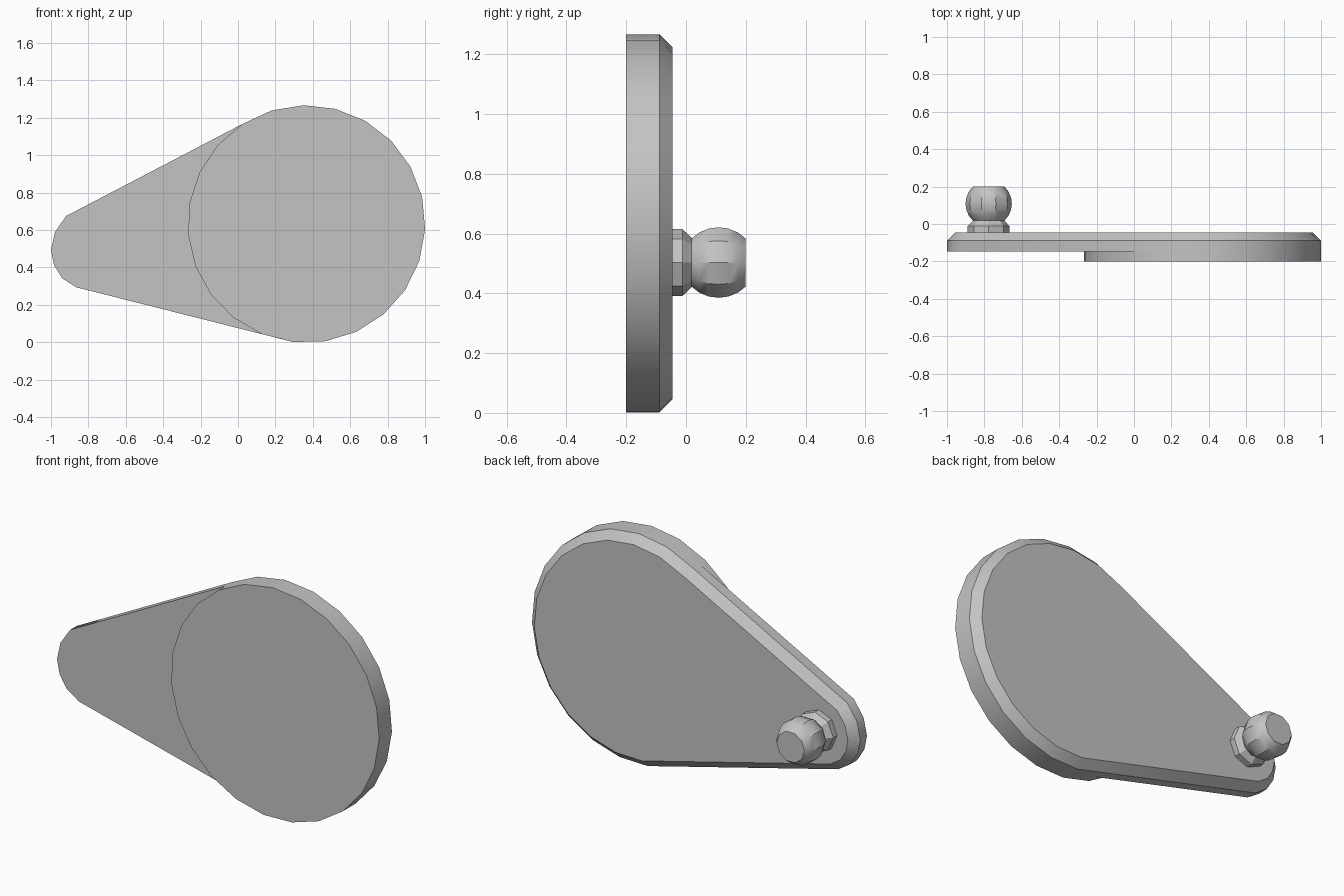
import bpy, bmesh, math
from mathutils import Matrix

if "Cube" in bpy.data.objects:
    bpy.data.objects.remove(bpy.data.objects["Cube"], do_unlink=True)

grey = bpy.data.materials.new("plain grey")
grey.use_nodes = True
colour = (0.55, 0.55, 0.55, 1)
grey.diffuse_color = colour
grey.node_tree.nodes["Principled BSDF"].inputs["Base Color"].default_value = colour


def finish(bm, name):
    bmesh.ops.recalc_face_normals(bm, faces=bm.faces)
    mesh = bpy.data.meshes.new(name)
    bm.to_mesh(mesh)
    bm.free()
    mesh.materials.append(grey)
    mesh.shade_smooth()
    mesh.set_sharp_from_angle(angle=math.radians(31))
    obj = bpy.data.objects.new(name, mesh)
    bpy.context.collection.objects.link(obj)
    return obj


def slab(name, outline, front, back, chamfer=0):
    """Extrude an (x, z) outline along y and chamfer its back rim."""
    bm = bmesh.new()
    base = bm.faces.new([bm.verts.new((x, front, z)) for x, z in outline])
    new = bmesh.ops.extrude_face_region(bm, geom=[base])["geom"]
    bmesh.ops.translate(bm, vec=(0, back - front, 0),
                        verts=[v for v in new if isinstance(v, bmesh.types.BMVert)])
    if not any(f.calc_center_median().y == front for f in bm.faces) and base not in bm.faces:
        bm.faces.new([v for v in bm.verts if v.co.y == front])
    bmesh.ops.recalc_face_normals(bm, faces=bm.faces)
    if chamfer:
        rim = [e for e in bm.edges if all(abs(v.co.y - back) < 1e-5 for v in e.verts)]
        bmesh.ops.bevel(bm, geom=rim, offset=chamfer, segments=1, affect='EDGES')
    return finish(bm, name)


def lathe(name, profile, sides, x, z):
    """Turn a (radius, y) profile around an axis along y."""
    bm = bmesh.new()
    rings = []
    for r, y in profile:
        angles = [math.tau * i / sides for i in range(sides)]
        rings.append([bm.verts.new((x + r * math.cos(a), y, z + r * math.sin(a)))
                      for a in angles])
    for a, b in zip(rings, rings[1:]):
        for i in range(sides):
            j = (i + 1) % sides
            bm.faces.new((a[i], a[j], b[j], b[i]))
    bm.faces.new(rings[0])
    bm.faces.new(rings[-1])
    return finish(bm, name)


SIDES = 23


def rim_point(k):
    a = math.radians(-2.5) + math.tau * k / SIDES
    return 0.366 + 0.635 * math.cos(a), 0.632 + 0.635 * math.sin(a)


# Teardrop arm: the large arc joined to a small rounded tip
tip = [(-0.92, 0.674), (-0.979, 0.588), (-1.0, 0.492),
       (-0.984, 0.412), (-0.94, 0.342), (-0.866, 0.294)]
slab("arm_plate", [rim_point(k) for k in range(-6, 9)] + tip, -0.147, -0.045, 0.044)

# Raised round face on the front
slab("front_disc", [rim_point(k) for k in range(SIDES)], -0.2, -0.147)

# Collar and ball stud on the back of the tip
STUD_X, STUD_Z = -0.777, 0.503
lathe("stud_collar", [(0.112, -0.06), (0.112, -0.012), (0.08, 0.022)], 8, STUD_X, STUD_Z)
ball = []
for i in range(7):
    a = math.radians(-47 + 94 * i / 6)
    ball.append((0.124 * math.cos(a), 0.109 + 0.124 * math.sin(a)))
lathe("stud_ball", ball, 10, STUD_X, STUD_Z)
